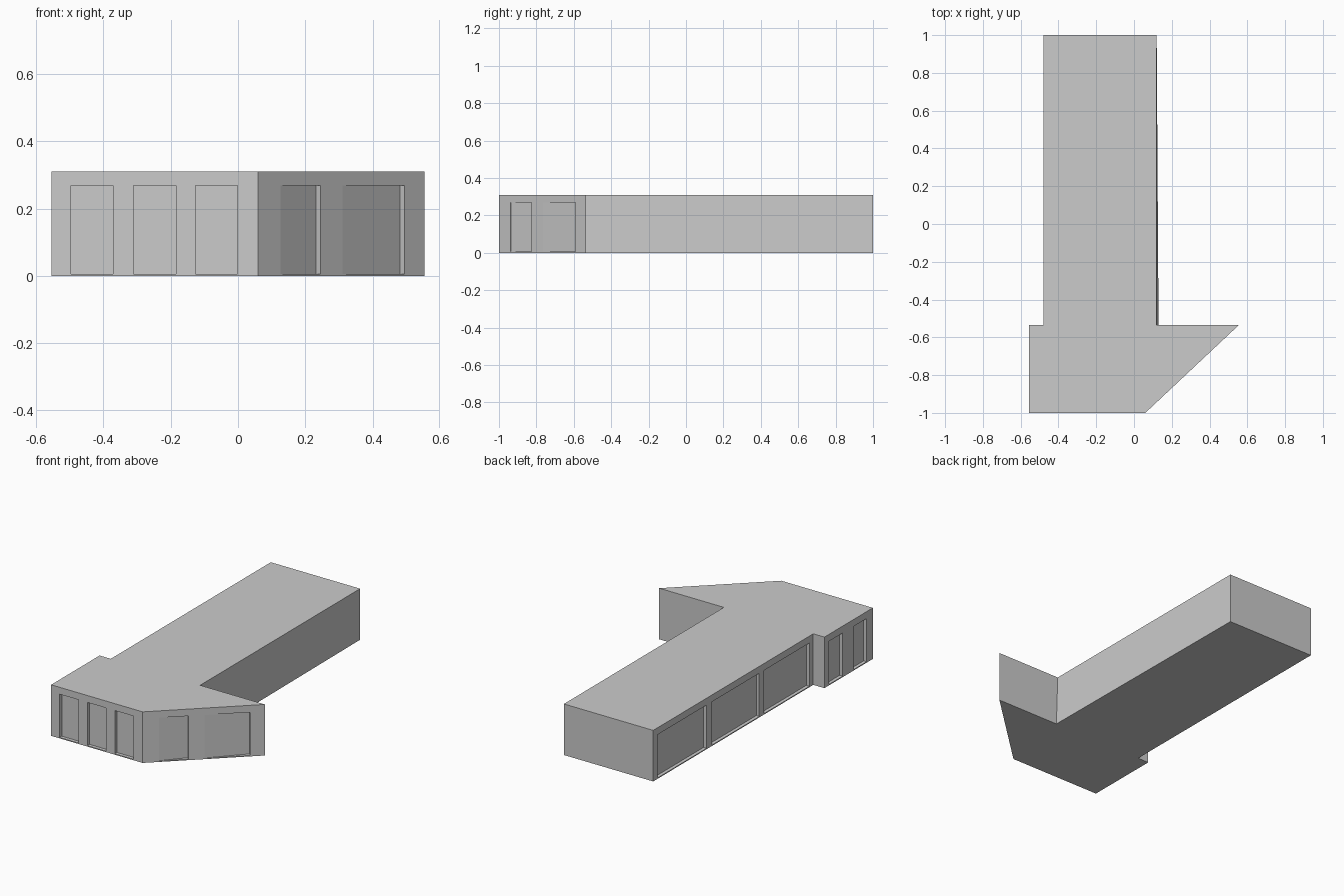
import bpy, bmesh
from mathutils import Vector

HEIGHT = 0.31
SILL, HEAD = 0.006, 0.268

cube = bpy.data.objects.get("Cube")
if cube:
    bpy.data.objects.remove(cube, do_unlink=True)

wall_grey = bpy.data.materials.new("wall grey")
wall_grey.use_nodes = True
colour = (0.6, 0.6, 0.6, 1)
wall_grey.diffuse_color = colour
wall_grey.node_tree.nodes["Principled BSDF"].inputs["Base Color"].default_value = colour


def prism(bm, lower, upper, z0, z1):
    """Closed prism between two matching anticlockwise outlines."""
    bottom = [bm.verts.new((x, y, z0)) for x, y in lower]
    top = [bm.verts.new((x, y, z1)) for x, y in upper]
    bm.faces.new(bottom[::-1])
    bm.faces.new(top)
    for i in range(len(lower)):
        j = (i + 1) % len(lower)
        bm.faces.new((bottom[i], bottom[j], top[j], top[i]))


def make_object(name, bm):
    bmesh.ops.recalc_face_normals(bm, faces=bm.faces)
    mesh = bpy.data.meshes.new(name)
    bm.to_mesh(mesh)
    bm.free()
    mesh.materials.append(wall_grey)
    obj = bpy.data.objects.new(name, mesh)
    bpy.context.collection.objects.link(obj)
    return obj


# Building shell: long hall with a wider front wing cut off at an angle
front_left, front_mid, wing_tip = (-0.555, -1), (0.06, -1), (0.555, -0.535)
hall_back, hall_front = (-0.48, 1), (-0.48, -0.535)
wing_back = (-0.555, -0.535)
outline = [front_left, front_mid, wing_tip, (0.12, -0.535), (0.12, 1),
           hall_back, hall_front, wing_back]
base = list(outline)
base[3] = (0.13, -0.535)      # the hall wall leans out slightly at its foot
bm = bmesh.new()
prism(bm, base, outline, 0, HEIGHT)
building = make_object("building", bm)

# Recessed openings: wall start, wall end, spans along it, depth at each jamb
walls = [
    (front_left, front_mid, [(0.058, 0.183), (0.245, 0.37), (0.428, 0.553)], 0.02, 0.02),
    (front_mid, wing_tip, [(0.09, 0.254), (0.343, 0.597)], 0.002, 0.02),
    (hall_back, hall_front, [(0.04, 0.51), (0.565, 1.017), (1.065, 1.497)], 0.02, 0.02),
    (wing_back, front_left, [(0.045, 0.175), (0.28, 0.405)], 0.02, 0.02),
]
bm = bmesh.new()
for start, end, spans, depth_a, depth_b in walls:
    origin = Vector(start)
    along = (Vector(end) - origin).normalized()
    inward = Vector((-along.y, along.x))
    for a, b in spans:
        corners = [(a, -0.02), (b, -0.02), (b, depth_b), (a, depth_a)]
        shape = [origin + along * s + inward * d for s, d in corners]
        prism(bm, shape, shape, SILL, HEAD)
cutter = make_object("opening_cutter", bm)
cutter.hide_render = True

# Cut the openings, then discard the cutter
cut = building.modifiers.new("openings", "BOOLEAN")
cut.operation = "DIFFERENCE"
cut.solver = "EXACT"
cut.object = cutter
bpy.context.view_layer.objects.active = building
building.select_set(True)
bpy.ops.object.modifier_apply(modifier=cut.name)
bpy.data.objects.remove(cutter, do_unlink=True)
